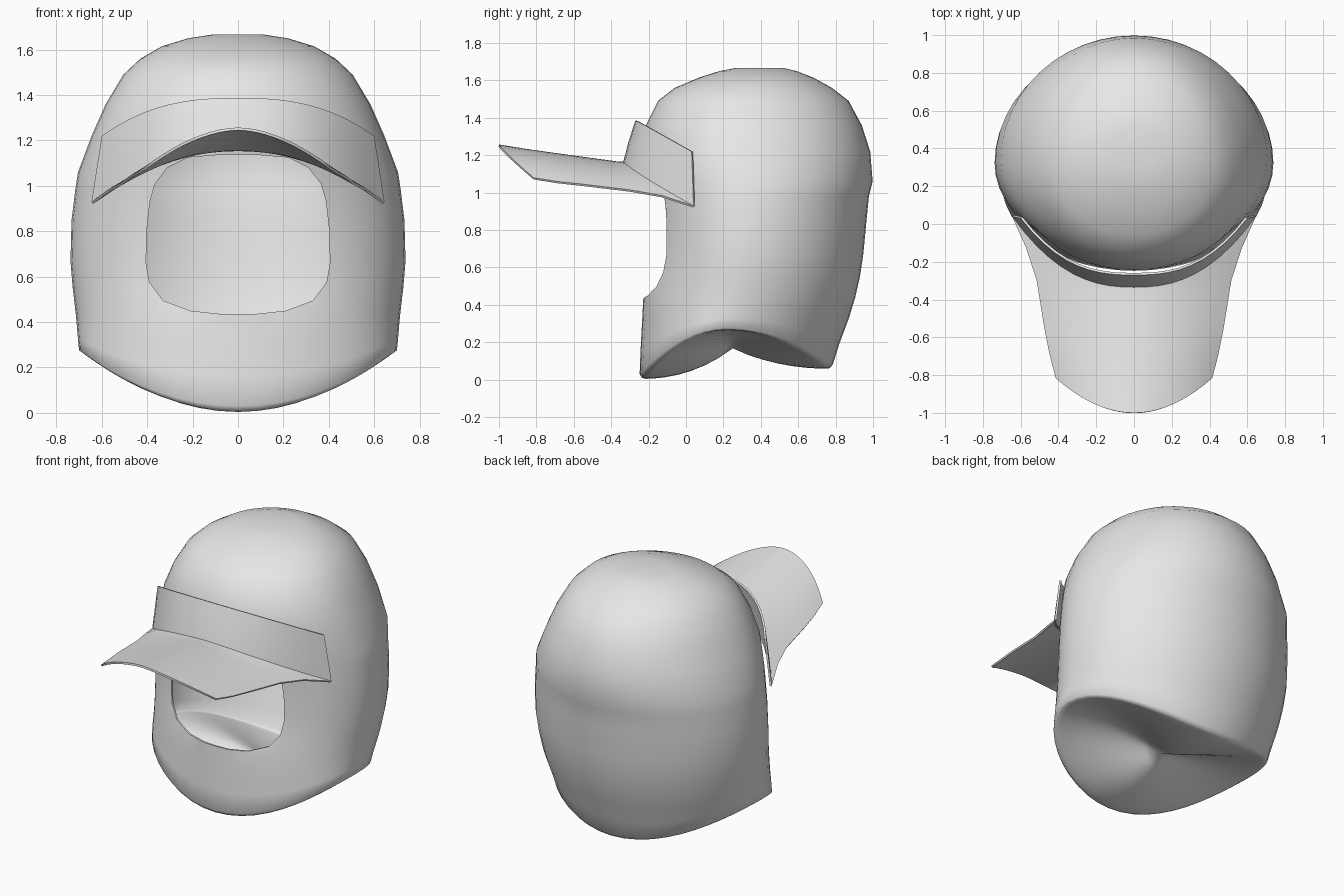
import bpy, bmesh, math

if "Cube" in bpy.data.objects:
    bpy.data.objects.remove(bpy.data.objects["Cube"])

SEG = 48
fabric = bpy.data.materials.new("light_grey_fabric")
fabric.diffuse_color = (0.8, 0.8, 0.8, 1)
fabric.use_nodes = True
fabric.node_tree.nodes["Principled BSDF"].inputs["Base Color"].default_value = fabric.diffuse_color


def make_object(name, verts, faces, thickness=0):
    me = bpy.data.meshes.new(name)
    bm = bmesh.new()
    vs = [bm.verts.new(v) for v in verts]
    for f in faces:
        bm.faces.new([vs[i] for i in f])
    bmesh.ops.recalc_face_normals(bm, faces=bm.faces)
    bm.to_mesh(me)
    bm.free()
    me.materials.append(fabric)
    ob = bpy.data.objects.new(name, me)
    bpy.context.collection.objects.link(ob)
    if thickness:
        m = ob.modifiers.new("thickness", 'SOLIDIFY')
        m.thickness = thickness
        m.offset = -1
    return ob


def smooth(ob, angle=40):
    bpy.ops.object.select_all(action='DESELECT')
    ob.select_set(True)
    bpy.context.view_layer.objects.active = ob
    for m in list(ob.modifiers):
        bpy.ops.object.modifier_apply(modifier=m.name)
    bpy.ops.object.shade_smooth_by_angle(angle=math.radians(angle))


# Hood: stacked oval rings (height, half width, front y, back y)
LEVELS = [(0.44, .715, -.228, .905), (0.55, .728, -.205, .93),
          (0.67, .738, -.19, .948), (0.85, .733, -.188, .965),
          (0.98, .717, -.195, .978), (1.06, .705, -.205, .998),
          (1.22, .645, -.245, .985), (1.36, .583, -.215, .94),
          (1.49, .505, -.15, .87), (1.56, .43, -.06, .78),
          (1.615, .335, .07, .68), (1.65, .22, .18, .59),
          (1.667, .11, .27, .52)]


def oval(width, front, back, k):
    a = 2 * math.pi * k / SEG
    mid = front + 0.45 * (back - front)
    c = math.cos(a)
    return width * math.sin(a), mid - c * (mid - front if c > 0 else back - mid)


def rim_height(k):
    a = 2 * math.pi * k / SEG
    low = 0.004 if math.cos(a) > 0 else 0.058
    return low + (0.265 - low) * math.sin(a) ** 2


rings = []
# saddle-shaped underside
for s in (0.15, 0.3, 0.45, 0.6, 0.75, 0.87, 0.95):
    ring = []
    for k in range(SEG):
        x, y = oval(.695, -.24, .78, k)
        t = 1 - (1 - s) ** 2.2
        ring.append((x * s, .25 + (y - .25) * s, .165 + (rim_height(k) - .165) * t))
    rings.append(ring)
# lower skirt with a softened, arched rim
for w, f, b, t in ((.688, -.235, .77, .012), (.70, -.248, .785, .06),
                   (.705, -.243, .82, .35), (.71, -.235, .87, .7)):
    ring = []
    for k in range(SEG):
        x, y = oval(w, f, b, k)
        r = rim_height(k)
        ring.append((x, y, r + (0.44 - r) * t))
    rings.append(ring)
for z, w, f, b in LEVELS:
    rings.append([(*oval(w, f, b, k), z) for k in range(SEG)])

verts = [v for r in rings for v in r]
faces = [(i * SEG + k, i * SEG + (k + 1) % SEG,
          (i + 1) * SEG + (k + 1) % SEG, (i + 1) * SEG + k)
         for i in range(len(rings) - 1) for k in range(SEG)]
n = len(verts)
verts += [(0, .25, .167), (0, .39, 1.667)]
for k in range(SEG):
    j = (k + 1) % SEG
    faces += [(n, j, k), (n + 1, n - SEG + k, n - SEG + j)]
hood = make_object("hood", verts, faces, 0.012)

# Face opening cutter: mirrored outline pushed through the front only
half = [(.10, 1.135), (.22, 1.125), (.31, 1.08), (.365, 1.01), (.388, .93),
        (.402, .80), (.405, .66), (.39, .575), (.33, .495), (.21, .45), (.08, .436)]
outline = half + [(-x, z) for x, z in reversed(half)]
m = len(outline)
cverts = [(x, y, z) for y in (-.7, .15) for x, z in outline]
cfaces = [(i, (i + 1) % m, m + (i + 1) % m, m + i) for i in range(m)]
cfaces += [tuple(range(m)), tuple(range(m, 2 * m))]
cutter = make_object("face_opening_cutter", cverts, cfaces)
cutter.hide_render = True
cut = hood.modifiers.new("face_opening", 'BOOLEAN')
cut.operation = 'DIFFERENCE'
cut.solver = 'EXACT'
cut.object = cutter
smooth(hood, 65)
cutter.hide_set(True)


# Curved sheets: rows of (half width, centre y, edge y, centre z, edge z, bend y, bend z)
def sheet(name, rows, thickness, cols=20):
    vs = []
    for w, yc, ye, zc, ze, py, pz in rows:
        for c in range(cols + 1):
            u = 2 * c / cols - 1
            vs.append((w * u, yc + (ye - yc) * abs(u) ** py,
                       zc + (ze - zc) * abs(u) ** pz))
    q = cols + 1
    fs = [(r * q + c, r * q + c + 1, (r + 1) * q + c + 1, (r + 1) * q + c)
          for r in range(len(rows) - 1) for c in range(cols)]
    ob = make_object(name, vs, fs, thickness)
    smooth(ob)
    return ob


base = (.645, -.335, .04, 1.165, .93, 2.4, 2.1)
sheet("headband", [(.60, -.27, .03, 1.387, 1.22, 2.6, 2.6),
                   (.622, -.308, .035, 1.27, 1.08, 2.5, 2.3), base], 0.012)
sheet("brim", [base,
               (.57, -.37, -.13, 1.167, .985, 2.1, 2.0),
               (.515, -.43, -.30, 1.175, 1.015, 2, 1.9),
               (.475, -.65, -.55, 1.205, 1.045, 2, 1.9),
               (.447, -.83, -.69, 1.23, 1.06, 2, 1.9),
               (.415, -1.0, -.815, 1.257, 1.08, 2, 1.8)], 0.012)
